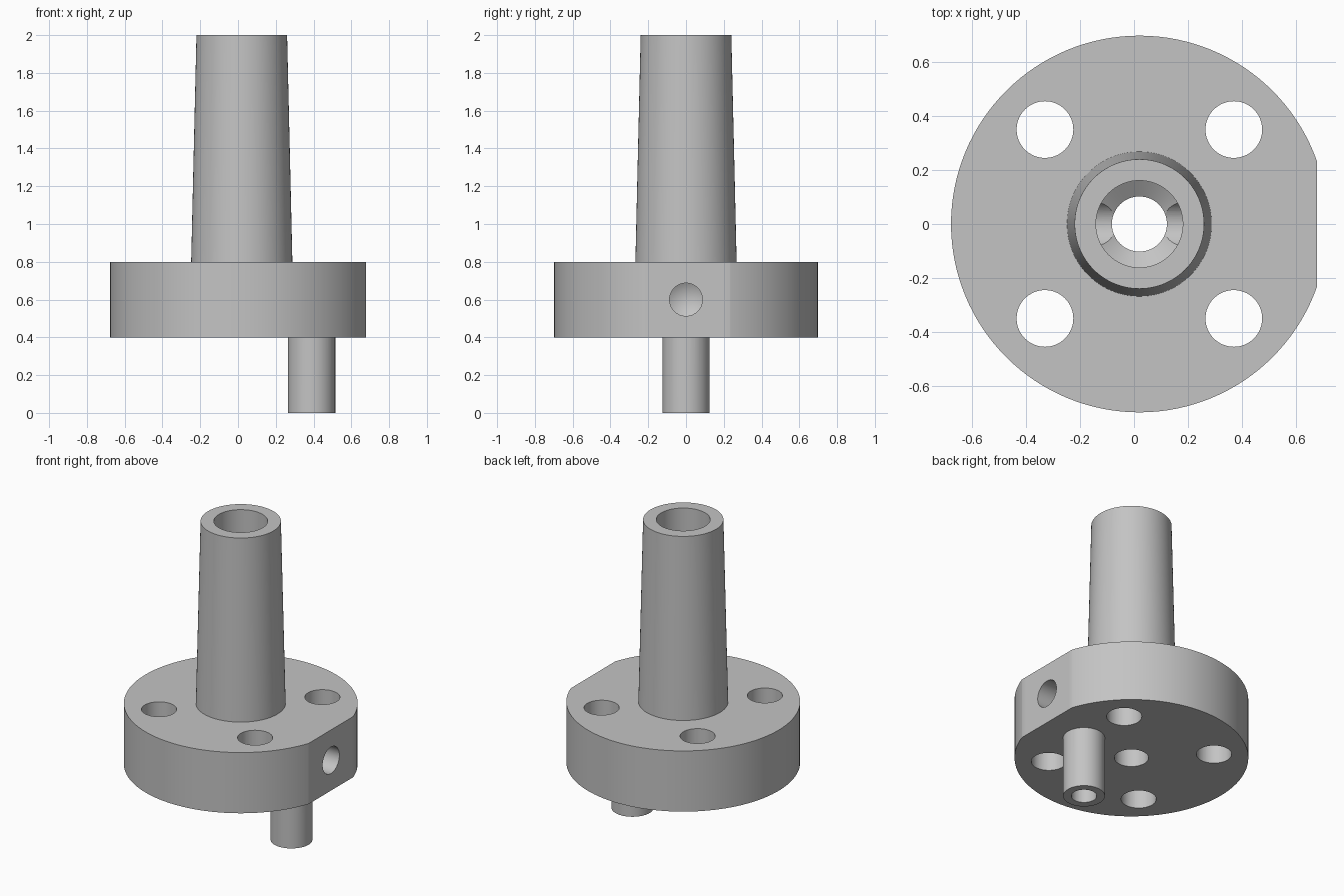
import bpy, bmesh, math
from mathutils import Matrix, Vector

cube = bpy.data.objects.get("Cube")
if cube:
    bpy.data.objects.remove(cube, do_unlink=True)

AXIS_X = 0.02   # centre line of flange and tower
FLAT_X = 0.678  # flat on the flange rim
PIN_X = 0.39

steel = bpy.data.materials.new("plain grey")
steel.use_nodes = True
steel.diffuse_color = (0.55, 0.55, 0.55, 1)
steel.node_tree.nodes["Principled BSDF"].inputs["Base Color"].default_value = (0.55, 0.55, 0.55, 1)


def lathe(name, profile, closed=False, steps=96, matrix=Matrix()):
    """Turn a (radius, height) profile around z, then place it."""
    bm = bmesh.new()
    verts = [bm.verts.new((r, 0, z)) for r, z in profile]
    edges = [bm.edges.new(pair) for pair in zip(verts, verts[1:])]
    if closed:
        edges.append(bm.edges.new((verts[-1], verts[0])))
    bmesh.ops.spin(bm, geom=verts + edges, cent=(0, 0, 0), axis=(0, 0, 1),
                   angle=math.tau, steps=steps, use_merge=False)
    bmesh.ops.remove_doubles(bm, verts=bm.verts, dist=1e-5)
    bmesh.ops.recalc_face_normals(bm, faces=bm.faces)
    bm.transform(matrix)
    mesh = bpy.data.meshes.new(name)
    bm.to_mesh(mesh)
    bm.free()
    mesh.materials.append(steel)
    obj = bpy.data.objects.new(name, mesh)
    bpy.context.collection.objects.link(obj)
    return obj


def rod(name, radius, low, high, x, y=0):
    return lathe(name, [(0, low), (radius, low), (radius, high), (0, high)],
                 steps=64, matrix=Matrix.Translation((x, y, 0)))


def combine(target, tool, operation):
    mod = target.modifiers.new(operation.lower(), "BOOLEAN")
    mod.operation = operation
    mod.solver = "EXACT"
    mod.object = tool
    tool.hide_render = True
    bpy.context.view_layer.objects.active = target
    bpy.ops.object.modifier_apply(modifier=mod.name)
    bpy.data.objects.remove(tool, do_unlink=True)


# Flange and tapered tower with a stepped bore
body = lathe("flange_and_tower", [
    (0.102, 0.4), (0.698, 0.4), (0.698, 0.8), (0.268, 0.8),
    (0.24, 2), (0.161, 2), (0.161, 0.56), (0.102, 0.52)],
    closed=True, steps=128, matrix=Matrix.Translation((AXIS_X, 0, 0)))

# Off-centre pin below the flange
combine(body, rod("pin", 0.125, 0, 0.45, PIN_X), "UNION")

# Flat on the rim
bpy.ops.mesh.primitive_cube_add(size=1, location=(FLAT_X + 0.5, 0, 0.6))
flat_cutter = bpy.context.object
flat_cutter.name = "flat_cutter"
combine(body, flat_cutter, "DIFFERENCE")

# Four bolt holes
for sx in (-1, 1):
    for sy in (-1, 1):
        combine(body, rod("bolt_hole", 0.105, 0.3, 0.9, AXIS_X + sx * 0.35, sy * 0.35), "DIFFERENCE")

# Cross drilling with a pointed end, running in from the flat
along_x = Matrix.Translation((0, 0, 0.6)) @ Vector((0, 0, 1)).rotation_difference(Vector((1, 0, 0))).to_matrix().to_4x4()
combine(body, lathe("cross_hole", [(0, -0.22), (0.087, -0.17), (0.087, 0.8), (0, 0.8)],
                    steps=64, matrix=along_x), "DIFFERENCE")

# Pin bore, meeting the cross drilling
combine(body, rod("pin_bore", 0.076, -0.1, 0.6, PIN_X), "DIFFERENCE")

bpy.ops.object.select_all(action="DESELECT")
body.select_set(True)
bpy.context.view_layer.objects.active = body
bpy.ops.object.shade_smooth_by_angle(angle=math.radians(25))
